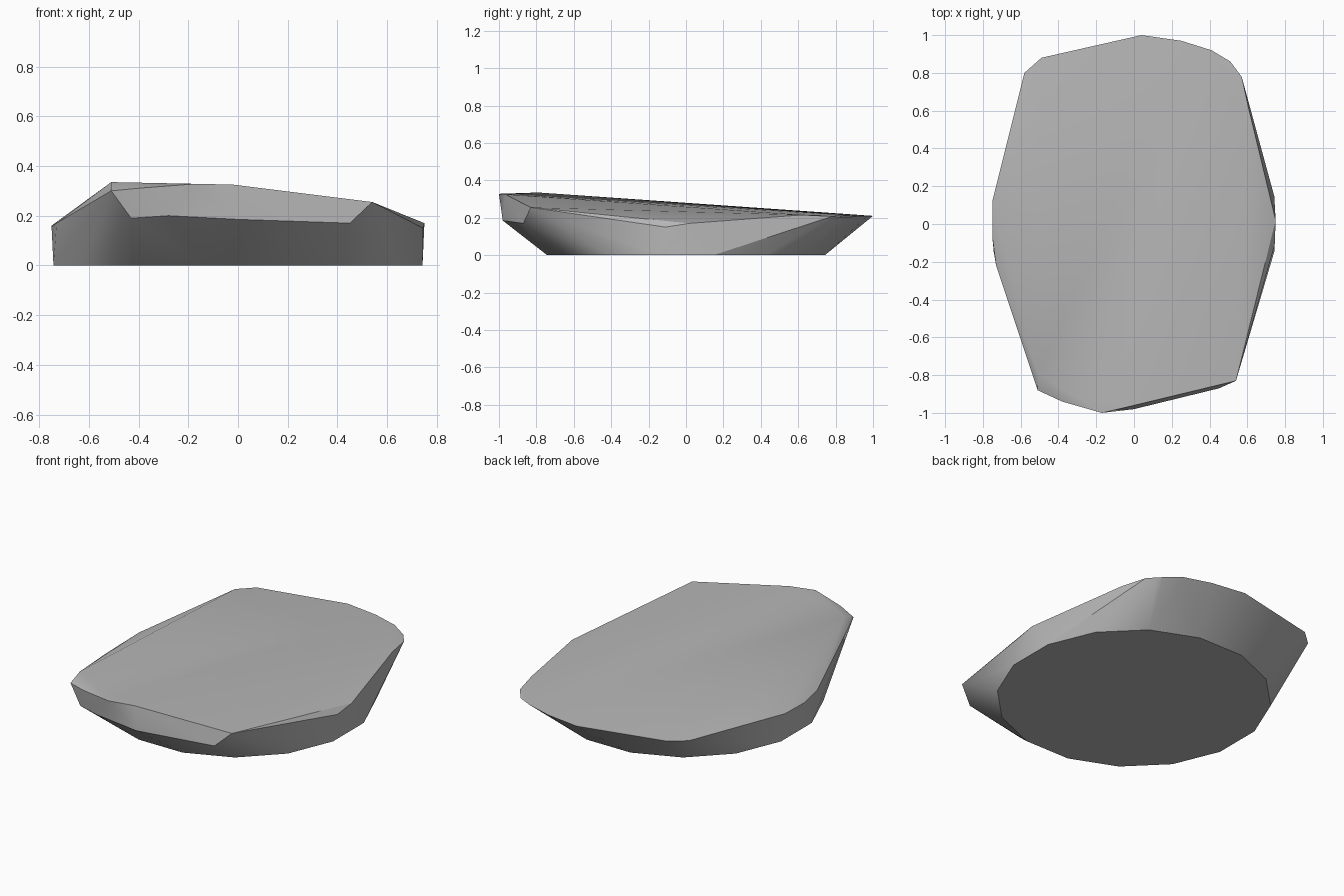
import bpy
import bmesh
from math import cos, sin, pi, radians

cube = bpy.data.objects.get("Cube")
if cube:
    bpy.data.objects.remove(cube, do_unlink=True)

# Stone colour
stone = bpy.data.materials.new("grey stone")
stone.use_nodes = True
grey = (0.47, 0.47, 0.47, 1)
stone.diffuse_color = grey
bsdf = stone.node_tree.nodes["Principled BSDF"]
bsdf.inputs["Base Color"].default_value = grey
bsdf.inputs["Roughness"].default_value = 0.9

# Round flat base
SIDES, RADIUS = 16, 0.757
base = [(RADIUS * cos((i + 0.5) * 2 * pi / SIDES),
         RADIUS * sin((i + 0.5) * 2 * pi / SIDES), 0) for i in range(SIDES)]

# Tilted upper rim, counter-clockwise from the high front corner
rim = [
    (-0.51, -0.79, 0.335), (-0.51, -0.88, 0.30), (-0.38, -0.94, 0.312),
    (-0.17, -1.0, 0.328), (-0.02, -0.965, 0.325), (0.54, -0.83, 0.255),
    (0.745, -0.11, 0.15), (0.75, 0.02, 0.17), (0.605, 0.62, 0.215),
    (0.57, 0.78, 0.207), (0.51, 0.86, 0.20), (0.41, 0.92, 0.21),
    (0.25, 0.97, 0.21), (0.04, 1.0, 0.21), (-0.49, 0.88, 0.213),
    (-0.58, 0.80, 0.21), (-0.75, 0.12, 0.16), (-0.75, -0.07, 0.155),
    (-0.73, -0.22, 0.17),
]

# Lower edge of the front break, and the small chip at the back
chips = [
    (-0.43, -0.90, 0.19), (-0.28, -0.96, 0.20), (0.0, -0.98, 0.185),
    (0.45, -0.87, 0.17), (0.53, 0.82, 0.185),
]

# Wrap the points in one solid slab
bm = bmesh.new()
for point in base + rim + chips:
    bm.verts.new(point)
bmesh.ops.convex_hull(bm, input=bm.verts[:])
loose = [v for v in bm.verts if not v.link_faces]
bmesh.ops.delete(bm, geom=loose, context="VERTS")
bmesh.ops.dissolve_limit(bm, angle_limit=radians(0.5),
                         verts=bm.verts[:], edges=bm.edges[:])
bmesh.ops.recalc_face_normals(bm, faces=bm.faces[:])

mesh = bpy.data.meshes.new("rock_slab")
bm.to_mesh(mesh)
bm.free()
mesh.materials.append(stone)
slab = bpy.data.objects.new("rock_slab", mesh)
bpy.context.collection.objects.link(slab)

# Soft facets with crisp break edges
bpy.ops.object.select_all(action="DESELECT")
slab.select_set(True)
bpy.context.view_layer.objects.active = slab
bpy.ops.object.shade_smooth_by_angle(angle=radians(30))
